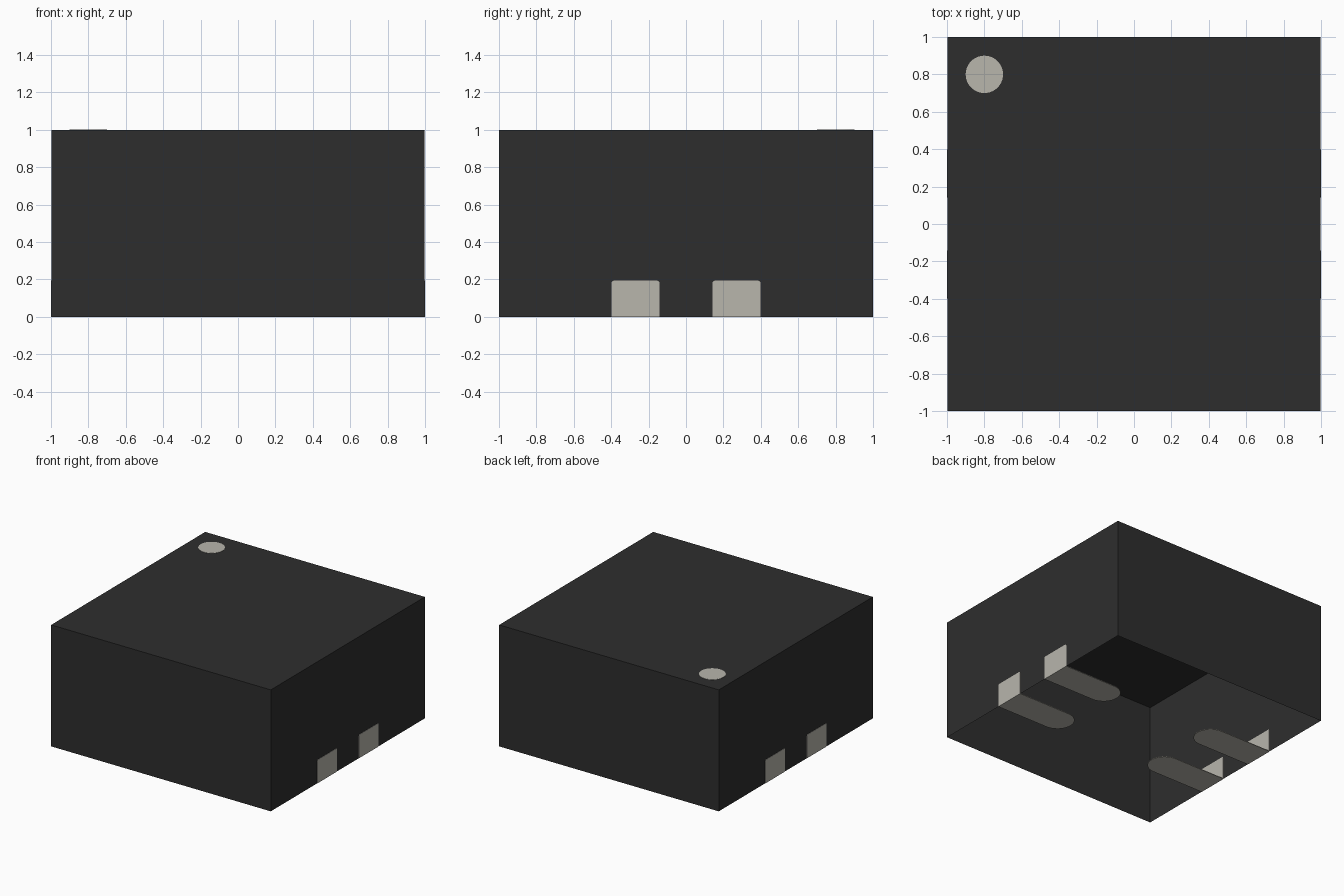
import bpy, bmesh, math
from mathutils import Vector

cube = bpy.data.objects.get("Cube")
if cube:
    bpy.data.objects.remove(cube)


def material(name, rgb):
    m = bpy.data.materials.new(name)
    m.use_nodes = True
    m.diffuse_color = (*rgb, 1)
    m.node_tree.nodes["Principled BSDF"].inputs["Base Color"].default_value = (*rgb, 1)
    return m


charcoal = material("charcoal plastic", (0.027, 0.027, 0.027))
metal = material("pale metal", (0.48, 0.465, 0.415))


def finish(name, bm, mat):
    mesh = bpy.data.meshes.new(name)
    bm.to_mesh(mesh)
    bm.free()
    mesh.materials.append(mat)
    ob = bpy.data.objects.new(name, mesh)
    bpy.context.collection.objects.link(ob)
    return ob


def arc(cx, cy, r, start, end, steps):
    """Points on an arc, angles in degrees."""
    angles = [math.radians(start + (end - start) * i / steps) for i in range(steps + 1)]
    return [(cx + r * math.cos(a), cy + r * math.sin(a)) for a in angles]


def plate(name, points, extrude, mat):
    """Thin solid plate from a flat outline."""
    bm = bmesh.new()
    face = bm.faces.new([bm.verts.new(p) for p in points])
    top = bmesh.ops.extrude_face_region(bm, geom=[face], use_keep_orig=True)["geom"]
    bmesh.ops.translate(bm, vec=Vector(extrude),
                        verts=[g for g in top if isinstance(g, bmesh.types.BMVert)])
    bmesh.ops.recalc_face_normals(bm, faces=bm.faces)
    return finish(name, bm, mat)


# Housing: a thin shell, open underneath
SKIN = 0.002
bm = bmesh.new()
bmesh.ops.create_cube(bm, size=1)
for v in bm.verts:
    v.co = (v.co.x * 2 * (1 - SKIN), v.co.y * 2, (v.co.z + 0.5) * (1 - SKIN))
bottom = [f for f in bm.faces if f.normal.z < -0.5]
bmesh.ops.delete(bm, geom=bottom, context='FACES_ONLY')
finish("housing", bm, charcoal)

# Round corner mark on the lid
disc = arc(-0.8, 0.8, 0.1, 0, 360, 48)[:-1]
plate("corner_mark", [(x, y, 1 - 2 * SKIN) for x, y in disc], (0, 0, 2 * SKIN), metal)

# Contacts: an upright tab on the side wall and a round-ended pad below
HALF, TAB_TOP, PAD_TIP, CORNER = 0.128, 0.193, 0.398, 0.012
THICK = 0.005
for side, side_name in ((1, "left"), (-1, "right")):
    for y, place in ((-0.27, "front"), (0.27, "back")):
        tab = [(y - HALF, 0), (y + HALF, 0)]
        tab += arc(y + HALF - CORNER, TAB_TOP - CORNER, CORNER, 0, 90, 4)
        tab += arc(y - HALF + CORNER, TAB_TOP - CORNER, CORNER, 90, 180, 4)
        plate(f"{side_name}_{place}_tab", [(side, u, z) for u, z in tab],
              (-side * THICK, 0, 0), metal)
        pad = [(1, y + HALF)] + arc(PAD_TIP + HALF, y, HALF, 90, 270, 20) + [(1, y - HALF)]
        plate(f"{side_name}_{place}_pad", [(side * x, v, 0) for x, v in pad],
              (0, 0, THICK), metal)
